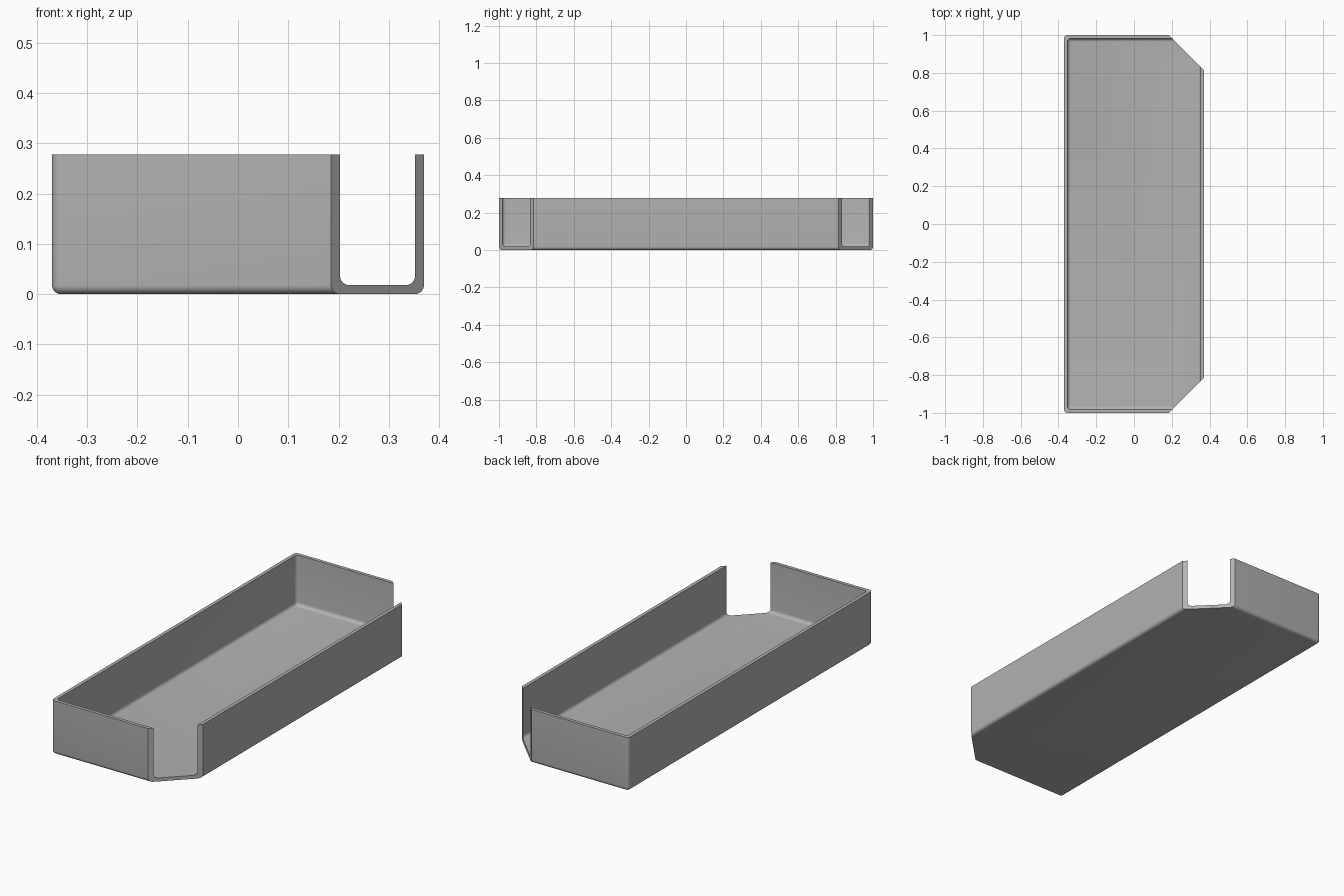
import bpy, bmesh
from math import radians
from mathutils import Matrix

cube = bpy.data.objects.get("Cube")
if cube:
    bpy.data.objects.remove(cube, do_unlink=True)

HALF_X, HALF_Y, HEIGHT, WALL, RADIUS = 0.37, 1.0, 0.278, 0.018, 0.018
CORNER = 0.185          # x + |y| beyond 1 + CORNER is cut away

grey = bpy.data.materials.new("plain grey")
grey.use_nodes = True
colour = (0.45, 0.45, 0.45, 1)
grey.diffuse_color = colour
grey.node_tree.nodes["Principled BSDF"].inputs["Base Color"].default_value = colour


def rounded_box(name, half_x, half_y, bottom, top, radius=0):
    """Box whose upright and bottom edges are rounded, with a flat top."""
    bm = bmesh.new()
    bmesh.ops.create_cube(bm, size=2)
    for v in bm.verts:
        v.co = (v.co.x * half_x, v.co.y * half_y, top if v.co.z > 0 else bottom)
    if radius:
        edges = [e for e in bm.edges if any(v.co.z < top - 0.001 for v in e.verts)]
        bmesh.ops.bevel(bm, geom=edges, offset=radius, segments=6,
                        profile=0.5, affect='EDGES')
    bmesh.ops.recalc_face_normals(bm, faces=bm.faces)
    mesh = bpy.data.meshes.new(name)
    bm.to_mesh(mesh)
    bm.free()
    mesh.materials.append(grey)
    obj = bpy.data.objects.new(name, mesh)
    bpy.context.collection.objects.link(obj)
    return obj


# Tray body, its hollow, and the two diagonal corner openings
tray = rounded_box("tray", HALF_X, HALF_Y, 0, HEIGHT, RADIUS)
cutters = [rounded_box("hollow_cutter", HALF_X - WALL, HALF_Y - WALL,
                       WALL, HEIGHT + 0.2, RADIUS)]
for side, label in ((-1, "front"), (1, "back")):
    cutter = rounded_box(label + "_corner_cutter", 0.3, 0.3, -0.2, HEIGHT + 0.2)
    reach = (1 + CORNER) / 2 ** 0.5 + 0.3
    # Start at the diagonal's midpoint on the corner, pushed out along its normal
    mid_x = (CORNER + HALF_X) / 2
    mid_y = 1 + CORNER - mid_x
    push = 0.3 / 2 ** 0.5
    cutter.data.transform(Matrix.Translation((mid_x + push, side * (mid_y + push), 0))
                          @ Matrix.Rotation(radians(45), 4, 'Z'))
    cutters.append(cutter)

# Carve the tray
bpy.ops.object.select_all(action='DESELECT')
bpy.context.view_layer.objects.active = tray
tray.select_set(True)
for cutter in cutters:
    cut = tray.modifiers.new(cutter.name, 'BOOLEAN')
    cut.operation = 'DIFFERENCE'
    cut.solver = 'EXACT'
    cut.object = cutter
    bpy.ops.object.modifier_apply(modifier=cut.name)
    bpy.data.objects.remove(cutter, do_unlink=True)

bpy.ops.object.shade_smooth_by_angle(angle=radians(30))
